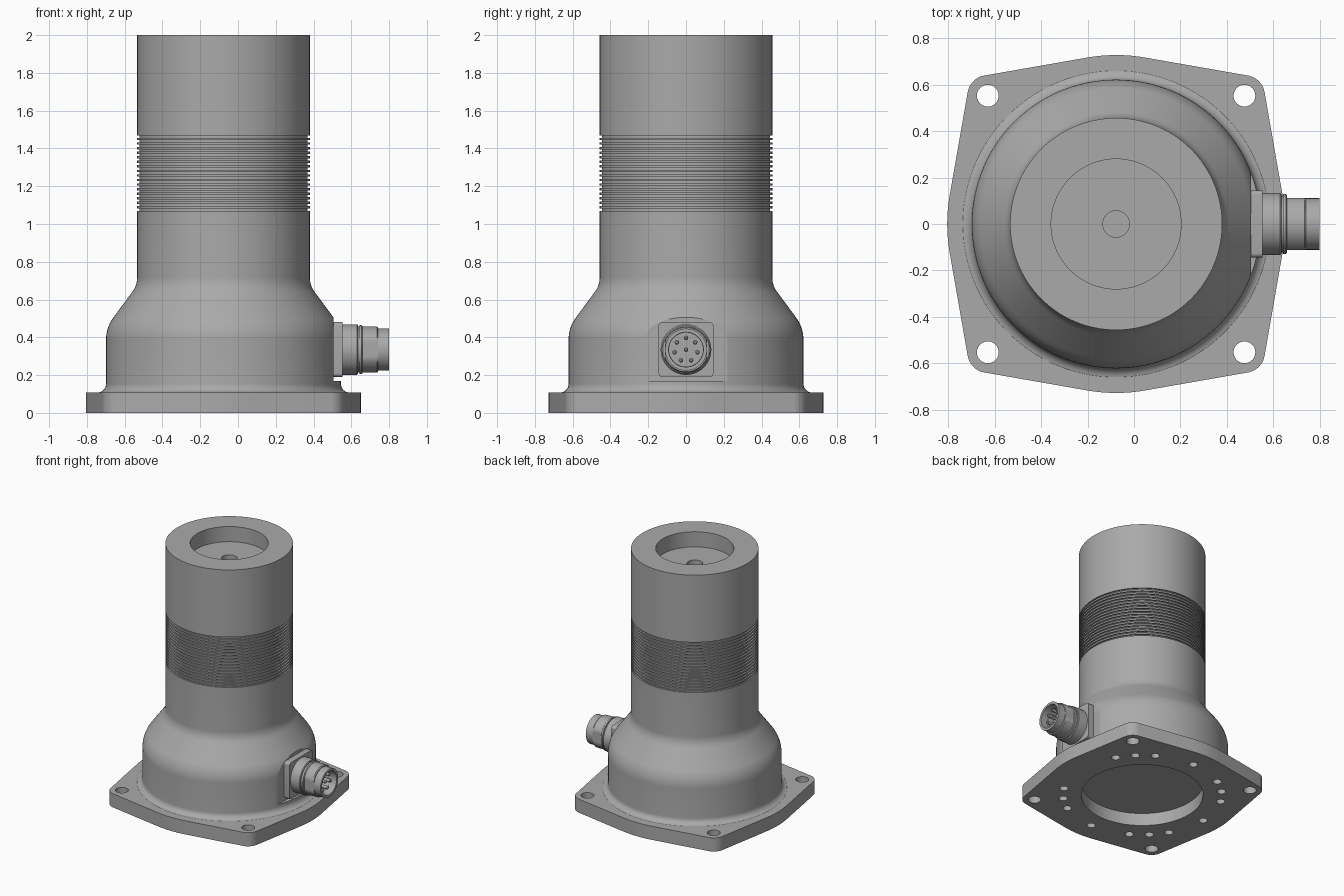
import bpy, bmesh, math
from math import cos, sin, radians, pi
from mathutils import Matrix

if "Cube" in bpy.data.objects:
    bpy.data.objects.remove(bpy.data.objects["Cube"])

AX = -0.077          # x of the main axis
CZ = 0.335           # height of the connector axis

grey = bpy.data.materials.new("cast grey")
grey.diffuse_color = (0.40, 0.40, 0.40, 1)
grey.use_nodes = True
grey.node_tree.nodes["Principled BSDF"].inputs["Base Color"].default_value = grey.diffuse_color


def finish(name, bm, matrix, smooth=True):
    bmesh.ops.recalc_face_normals(bm, faces=bm.faces)
    bm.transform(matrix)
    me = bpy.data.meshes.new(name)
    bm.to_mesh(me)
    bm.free()
    me.materials.append(grey)
    ob = bpy.data.objects.new(name, me)
    bpy.context.collection.objects.link(ob)
    if smooth:
        shade(ob)
    return ob


def shade(ob):
    bpy.ops.object.select_all(action='DESELECT')
    ob.select_set(True)
    bpy.context.view_layer.objects.active = ob
    bpy.ops.object.shade_smooth_by_angle(angle=radians(25))


def lathe_bm(profile, n=96):
    """Closed solid turned from (radius, height) points, capped at both ends."""
    bm = bmesh.new()
    rings = [[bm.verts.new((r * cos(2 * pi * i / n), r * sin(2 * pi * i / n), z))
              for i in range(n)] for r, z in profile]
    for a, b in zip(rings, rings[1:]):
        for i in range(n):
            j = (i + 1) % n
            bm.faces.new((a[i], a[j], b[j], b[i]))
    bm.faces.new(rings[0])
    bm.faces.new(rings[-1])
    return bm


def prism_bm(outline, z0, z1):
    bm = bmesh.new()
    face = bm.faces.new([bm.verts.new((x, y, z0)) for x, y in outline])
    top = bmesh.ops.extrude_face_region(bm, geom=[face])["geom"]
    bmesh.ops.translate(bm, vec=(0, 0, z1 - z0),
                        verts=[v for v in top if isinstance(v, bmesh.types.BMVert)])
    return bm


def arc(cx, cy, r, a0, a1, n):
    return [(cx + r * cos(radians(a0 + (a1 - a0) * i / n)),
             cy + r * sin(radians(a0 + (a1 - a0) * i / n))) for i in range(n + 1)]


def cut(ob, cutter):
    cutter.hide_render = True
    mod = ob.modifiers.new("cut", 'BOOLEAN')
    mod.operation, mod.solver, mod.object = 'DIFFERENCE', 'EXACT', cutter
    bpy.context.view_layer.objects.active = ob
    bpy.ops.object.modifier_apply(modifier=mod.name)
    bpy.data.objects.remove(cutter)
    shade(ob)


MAIN = Matrix.Translation((AX, 0, 0))

# Flange: bulged square with rounded corners
outline = []
for q in range(4):
    for x, y in arc(0, 0, 0.728, -10, 10, 8) + arc(0.553, 0.553, 0.088, 10, 80, 10):
        a = radians(90 * q)
        outline.append((x * cos(a) - y * sin(a), x * sin(a) + y * cos(a)))
flange = finish("flange", prism_bm(outline, 0, 0.108), MAIN)

# Flange openings: central bore, corner through holes, blind holes underneath
holes = [(0, 0, 0.44, 0.2)]
for q in range(4):
    a = 45 + 90 * q
    holes.append((0.782 * cos(radians(a)), 0.782 * sin(radians(a)), 0.047, 0.2))
    ring = [a - 14.5, a, a + 14.5] + ([90 * q] if q else [])
    holes += [(0.575 * cos(radians(b)), 0.575 * sin(radians(b)), 0.032, 0.09) for b in ring]
bm = bmesh.new()
for x, y, r, top in holes:
    bmesh.ops.create_cone(bm, cap_ends=True, segments=96 if r > 0.1 else 24,
                          radius1=r, radius2=r, depth=top + 0.1,
                          matrix=Matrix.Translation((x, y, (top - 0.1) / 2)))
cut(flange, finish("flange_cutter", bm, MAIN, False))

# Body: base fillet, domed shoulder, grooved tube, recessed top
R = 0.457
profile = [(0.03, 0.10), (0.66, 0.10), (0.66, 0.108)]
profile += arc(0.667, 0.153, 0.045, 260, 180, 8)
profile += arc(0.422, 0.386, 0.20, 0, 37, 12)
profile += arc(R + 0.13, 0.718, 0.13, 217, 180, 10)
grooves, z0, z1 = 17, 1.07, 1.48
step = (z1 - z0) / grooves
for i in range(grooves):
    z = z0 + i * step
    profile += [(R, z), (R - 0.012, z), (R - 0.012, z + step / 2), (R, z + step / 2)]
profile += [(R, z1), (R, 2.0), (0.28, 2.0), (0.28, 1.88), (0.057, 1.88), (0.057, 1.82), (0.01, 1.82)]
body = finish("body", lathe_bm(profile, 128), MAIN)

# Flat seat for the connector
bm = bmesh.new()
bmesh.ops.create_cube(bm, size=1)
seat = Matrix.Translation((0.705, 0, 0.47)) @ Matrix.Diagonal((0.4, 1.0, 0.6, 1))
cut(body, finish("seat_cutter", bm, seat, False))

# Connector parts are built along z and turned to point along +x
SIDE = Matrix.Translation((0, 0, CZ)) @ Matrix.Rotation(radians(90), 4, 'Y')

# Square mounting plate
h, c = 0.145, 0.02
plate = [p for q, (sx, sy) in enumerate([(1, 1), (-1, 1), (-1, -1), (1, -1)])
         for p in arc(sx * (h - c), sy * (h - c), c, 90 * q, 90 * q + 90, 5)]
finish("connector_plate", prism_bm(plate, 0.50, 0.553), SIDE)

# Connector collar with a small groove
finish("connector_collar", lathe_bm([
    (0.02, 0.54), (0.134, 0.54), (0.134, 0.63), (0.129, 0.635), (0.122, 0.635), (0.122, 0.643),
    (0.129, 0.643), (0.129, 0.655), (0.123, 0.66), (0.02, 0.66)], 64), SIDE)

# Coupling nut with flats on both sides
bm = lathe_bm([(0.02, 0.65), (0.122, 0.65), (0.122, 0.735), (0.117, 0.742),
               (0.09, 0.742), (0.09, 0.68), (0.02, 0.68)], 64)
for v in bm.verts:
    v.co.y = max(-0.111, min(0.111, v.co.y))
finish("connector_nut", bm, SIDE)

# Socket sleeve
bm = lathe_bm([(0.092, 0.67), (0.111, 0.67), (0.111, 0.80), (0.092, 0.80), (0.092, 0.69), (0.01, 0.69),
               (0.01, 0.67)], 64)
bmesh.ops.delete(bm, geom=[f for f in bm.faces if len(f.verts) > 4], context='FACES_ONLY')
finish("connector_sleeve", bm, SIDE)

# Contact pins: one in the middle, seven around it
pins = [(0, 0)] + [(-0.062 * cos(2 * pi * k / 7), 0.062 * sin(2 * pi * k / 7)) for k in range(7)]
for k, (x, y) in enumerate(pins):
    bm = lathe_bm([(0.012, 0.67), (0.012, 0.765), (0.006, 0.772)], 16)
    finish(f"contact_pin_{k + 1}", bm, SIDE @ Matrix.Translation((x, y, 0)))
